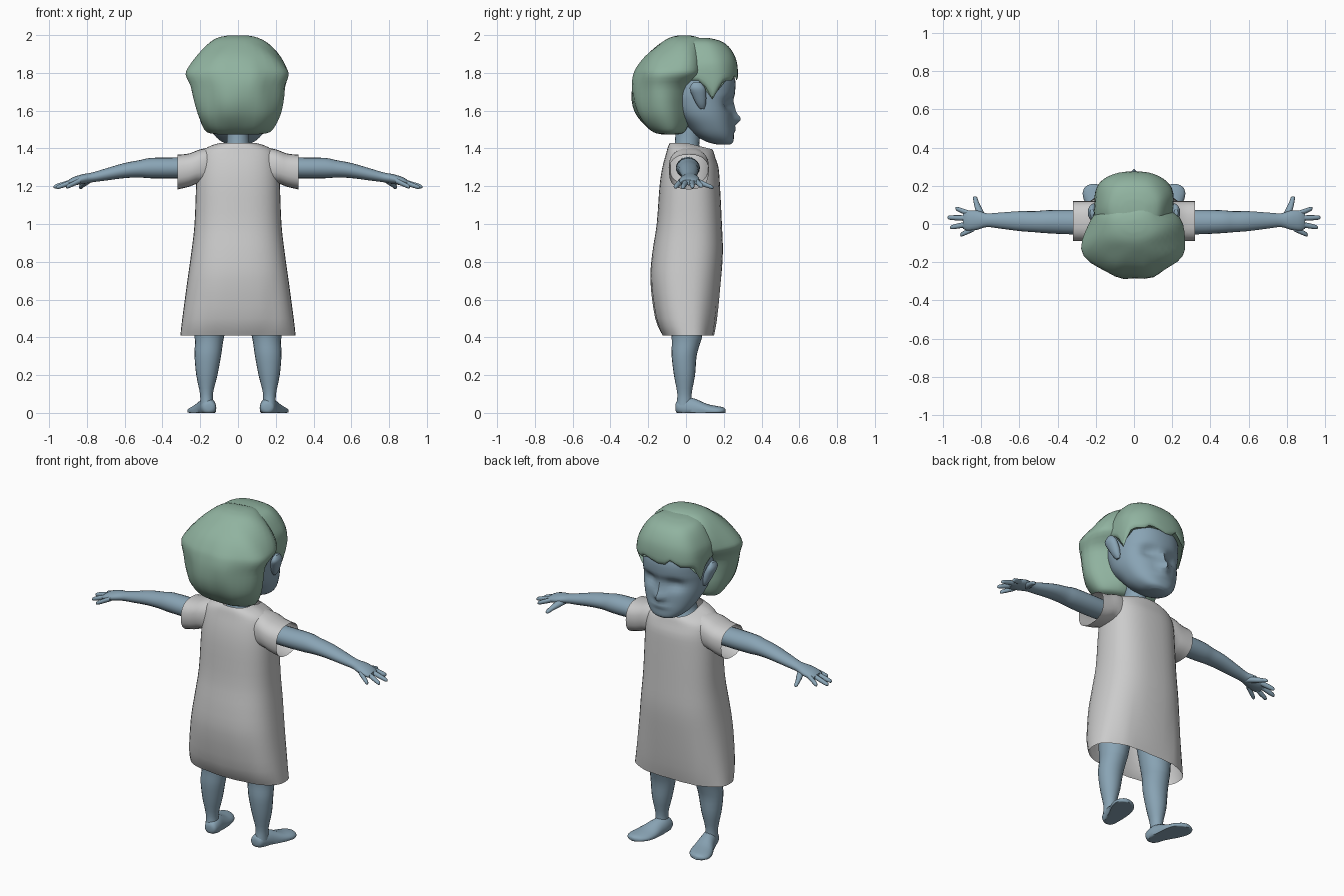
import bpy, bmesh, math
from math import sin, cos, exp, pi


def material(name, col):
    m = bpy.data.materials.new(name)
    m.diffuse_color = (*col, 1)
    return m


SKIN = material("skin_blue", (0.25, 0.37, 0.46))
GREEN = material("hair_green", (0.28, 0.45, 0.35))


def spline(rings, steps):
    """Catmull-Rom interpolation of ring parameters."""
    out = []
    for i in range(len(rings) - 1):
        p = [rings[max(i - 1, 0)], rings[i], rings[i + 1], rings[min(i + 2, len(rings) - 1)]]
        for k in range(steps):
            t = k / steps
            out.append([0.5 * (2 * b + (c - a) * t + (2 * a - 5 * b + 4 * c - d) * t * t
                               + (3 * b - a - 3 * c + d) * t ** 3) for a, b, c, d in zip(*p)])
    return out + [list(rings[-1])]


def loft(name, rings, axis="z", n=24, power=2.0, mat=None, mirror=False,
         shape=None, caps=True, steps=3, angle=50):
    """Skin rings (position, centre a, centre b, radius a, radius b) along an axis."""
    bm = bmesh.new()
    loops = []
    for t, a, b, ra, rb in spline(rings, steps):
        loop = []
        for k in range(n):
            c, s = cos(2 * pi * k / n), sin(2 * pi * k / n)
            u = a + ra * math.copysign(abs(c) ** (2 / power), c)
            v = b + rb * math.copysign(abs(s) ** (2 / power), s)
            p = {"z": (u, v, t), "x": (t, u, v), "y": (u, t, v)}[axis]
            loop.append(bm.verts.new(shape(*p) if shape else p))
        loops.append(loop)
    for l0, l1 in zip(loops, loops[1:]):
        for k in range(n):
            bm.faces.new((l0[k], l0[(k + 1) % n], l1[(k + 1) % n], l1[k]))
    if caps:
        bm.faces.new(loops[0])
        bm.faces.new(loops[-1])
    bmesh.ops.recalc_face_normals(bm, faces=bm.faces)
    me = bpy.data.meshes.new(name)
    bm.to_mesh(me)
    bm.free()
    ob = bpy.data.objects.new(name, me)
    bpy.context.collection.objects.link(ob)
    if mat:
        me.materials.append(mat)
    if mirror:
        ob.modifiers.new("mirror", "MIRROR").use_mirror_merge = False
    bpy.ops.object.select_all(action="DESELECT")
    ob.select_set(True)
    bpy.context.view_layer.objects.active = ob
    bpy.ops.object.shade_smooth_by_angle(angle=math.radians(angle))
    return ob


def yz(rows):
    """Rows of (z, half width, back y, front y) to ring parameters."""
    return [(z, 0, (y0 + y1) / 2, rx, (y1 - y0) / 2) for z, rx, y0, y1 in rows]


# Dress: loose shell, open at the hem, neckline dipping to the front
def dress_shape(x, y, z):
    low = max(0, (0.75 - z) / 0.34)
    fold = 1 + 0.025 * low * sin(11 * math.atan2(y, x))
    if z > 1.3:
        z -= 0.25 * max(0, y) * (z - 1.3) / 0.13
    return x, y * fold, z


loft("dress", yz([(0.41, 0.305, -0.12, 0.15), (0.5, 0.295, -0.16, 0.165), (0.7, 0.268, -0.188, 0.185),
                  (0.85, 0.247, -0.178, 0.195), (1.0, 0.23, -0.155, 0.19), (1.2, 0.222, -0.14, 0.18),
                  (1.3, 0.215, -0.125, 0.172), (1.375, 0.2, -0.105, 0.155), (1.41, 0.155, -0.095, 0.147),
                  (1.43, 0.095, -0.085, 0.14)]),
     n=40, power=2.5, shape=dress_shape, caps=False)

# Sleeves
loft("sleeve", [(0.12, 0.02, 1.30, 0.09, 0.11), (0.2, 0.015, 1.305, 0.105, 0.09),
                (0.26, 0.015, 1.285, 0.105, 0.088), (0.32, 0.015, 1.275, 0.105, 0.092)],
     "x", power=2.5, mirror=True, caps=False)

# Arms and palms
loft("arm", [(0.2, 0.01, 1.3, 0.06, 0.055), (0.33, 0.01, 1.297, 0.064, 0.055),
             (0.46, 0.012, 1.296, 0.06, 0.054), (0.52, 0.012, 1.292, 0.055, 0.046),
             (0.6, 0.015, 1.283, 0.052, 0.04), (0.7, 0.018, 1.262, 0.042, 0.032),
             (0.77, 0.02, 1.247, 0.036, 0.026), (0.82, 0.02, 1.238, 0.05, 0.026),
             (0.87, 0.017, 1.227, 0.052, 0.022), (0.895, 0.015, 1.22, 0.04, 0.014)],
     "x", 20, mat=SKIN, mirror=True)

# Fingers: base y, tip x, tip y, tip z
for i, (y0, x1, y1, z1) in enumerate([(0.052, 0.935, 0.082, 1.2), (0.03, 0.977, 0.034, 1.196),
                                      (0.002, 0.963, -0.018, 1.192), (-0.022, 0.91, -0.058, 1.195)]):
    x0 = 0.855 if i < 3 else 0.835
    rings = [(x0 + (x1 - x0) * f, y0 + (y1 - y0) * f, 1.23 + (z1 - 1.23) * f, r, r)
             for f, r in ((0, 0.015), (0.5, 0.014), (0.85, 0.012), (0.97, 0.008), (1, 0.002))]
    loft(f"finger_{i + 1}", rings, "x", 10, mat=SKIN, mirror=True, steps=2)
loft("thumb", [(0.02, 0.79, 1.235, 0.022, 0.018), (0.07, 0.81, 1.22, 0.02, 0.018),
               (0.11, 0.825, 1.205, 0.014, 0.013), (0.138, 0.832, 1.195, 0.011, 0.01),
               (0.145, 0.833, 1.193, 0.003, 0.003)], "y", 10, mat=SKIN, mirror=True)

# Legs and feet
loft("leg", [(0.04, 0.165, -0.008, 0.036, 0.044), (0.1, 0.167, -0.008, 0.034, 0.038),
             (0.2, 0.165, -0.008, 0.056, 0.056), (0.3, 0.16, -0.01, 0.07, 0.066),
             (0.37, 0.154, 0.0, 0.074, 0.075), (0.42, 0.15, 0.005, 0.08, 0.083),
             (0.6, 0.135, 0.005, 0.1, 0.1), (0.75, 0.115, 0.0, 0.11, 0.11)],
     n=20, mat=SKIN, mirror=True)
loft("foot", [(-0.056, 0.155, 0.03, 0.015, 0.015), (-0.045, 0.155, 0.03, 0.036, 0.036),
              (0.0, 0.16, 0.025, 0.045, 0.058), (0.05, 0.172, 0.018, 0.052, 0.056),
              (0.11, 0.19, 0.012, 0.066, 0.036), (0.16, 0.203, 0.01, 0.066, 0.027),
              (0.195, 0.21, 0.01, 0.045, 0.02), (0.21, 0.212, 0.01, 0.012, 0.01)],
     "y", 20, mat=SKIN, mirror=True, shape=lambda x, y, z: (x, y, max(z, 0.0)))

# Neck
loft("neck", [(1.36, 0, 0.005, 0.085, 0.08), (1.42, 0, 0.005, 0.06, 0.065), (1.58, 0, 0.02, 0.06, 0.07)],
     n=20, mat=SKIN)


# Head with eye hollows, nose and lips pushed out of the face
def face_shape(x, y, z):
    if y > 0.1:
        bump = lambda cx, cz, w, h: exp(-((x - cx) / w) ** 2 - ((z - cz) / h) ** 2)
        y -= 0.03 * (bump(0.08, 1.635, 0.05, 0.035) + bump(-0.08, 1.635, 0.05, 0.035))
        y += 0.04 * bump(0, 1.555, 0.028, 0.028) + 0.015 * bump(0, 1.61, 0.02, 0.04)
        y += 0.012 * bump(0, 1.5, 0.05, 0.014)
    return x, y, z


loft("head", yz([(1.42, 0.045, 0.17, 0.232), (1.435, 0.085, 0.11, 0.25), (1.47, 0.125, 0.05, 0.253),
                 (1.52, 0.155, 0.0, 0.25), (1.58, 0.178, -0.06, 0.248), (1.65, 0.188, -0.1, 0.25),
                 (1.7, 0.19, -0.12, 0.26), (1.78, 0.185, -0.12, 0.256), (1.86, 0.15, -0.1, 0.2),
                 (1.92, 0.06, -0.02, 0.12)]),
     n=48, power=2.25, mat=SKIN, shape=face_shape, steps=4)

# Ears: flattened, leaning outward and back
loft("ear", [(1.61, 0.186, 0.085, 0.008, 0.012), (1.635, 0.192, 0.08, 0.02, 0.026),
             (1.68, 0.205, 0.07, 0.026, 0.038), (1.72, 0.218, 0.06, 0.024, 0.042),
             (1.75, 0.22, 0.058, 0.01, 0.02)], n=14, mat=SKIN, mirror=True)


# Hair: rounded mass at the back with soft lobes
def lobes(x, y, z):
    a = math.atan2(y + 0.1, x)
    k = 1 + 0.03 * sin(7 * a + 9 * z) + 0.02 * sin(4 * a - 14 * z)
    return x * k, -0.1 + (y + 0.1) * k, z


loft("hair_back", yz([(1.475, 0.11, -0.13, -0.04), (1.485, 0.165, -0.17, -0.01), (1.52, 0.195, -0.215, 0.012),
                      (1.58, 0.218, -0.26, 0.025), (1.65, 0.23, -0.282, 0.03), (1.73, 0.243, -0.285, 0.045),
                      (1.79, 0.272, -0.275, 0.1), (1.83, 0.262, -0.258, 0.11), (1.89, 0.222, -0.215, 0.11),
                      (1.95, 0.165, -0.145, 0.1), (1.985, 0.11, -0.09, 0.07), (1.998, 0.05, -0.04, 0.02)]),
     n=32, power=2.15, mat=GREEN, shape=lobes, angle=40)


# Hair: swept fringe with pointed locks beside the temples
def fringe(x, y, z):
    w = max(0, min(1, (1.83 - z) / 0.07))
    if abs(x) > 0.12:
        z -= 0.1 * w * exp(-((y - 0.14) / 0.035) ** 2)
    elif y > 0.1:
        z += w * (0.028 * exp(-((abs(x) - 0.085) / 0.035) ** 2) + 0.008 * sin(60 * x))
    k = 1 + 0.02 * sin(6 * math.atan2(y - 0.1, x) + 10 * z)
    return x * k, y, z


loft("hair_fringe", yz([(1.76, 0.198, -0.06, 0.267), (1.78, 0.21, -0.07, 0.275), (1.84, 0.205, -0.08, 0.272),
                        (1.89, 0.185, -0.07, 0.258), (1.94, 0.155, -0.05, 0.225), (1.97, 0.12, -0.02, 0.18),
                        (1.985, 0.06, 0.02, 0.12)]),
     n=40, power=2.5, mat=GREEN, shape=fringe, angle=40)
